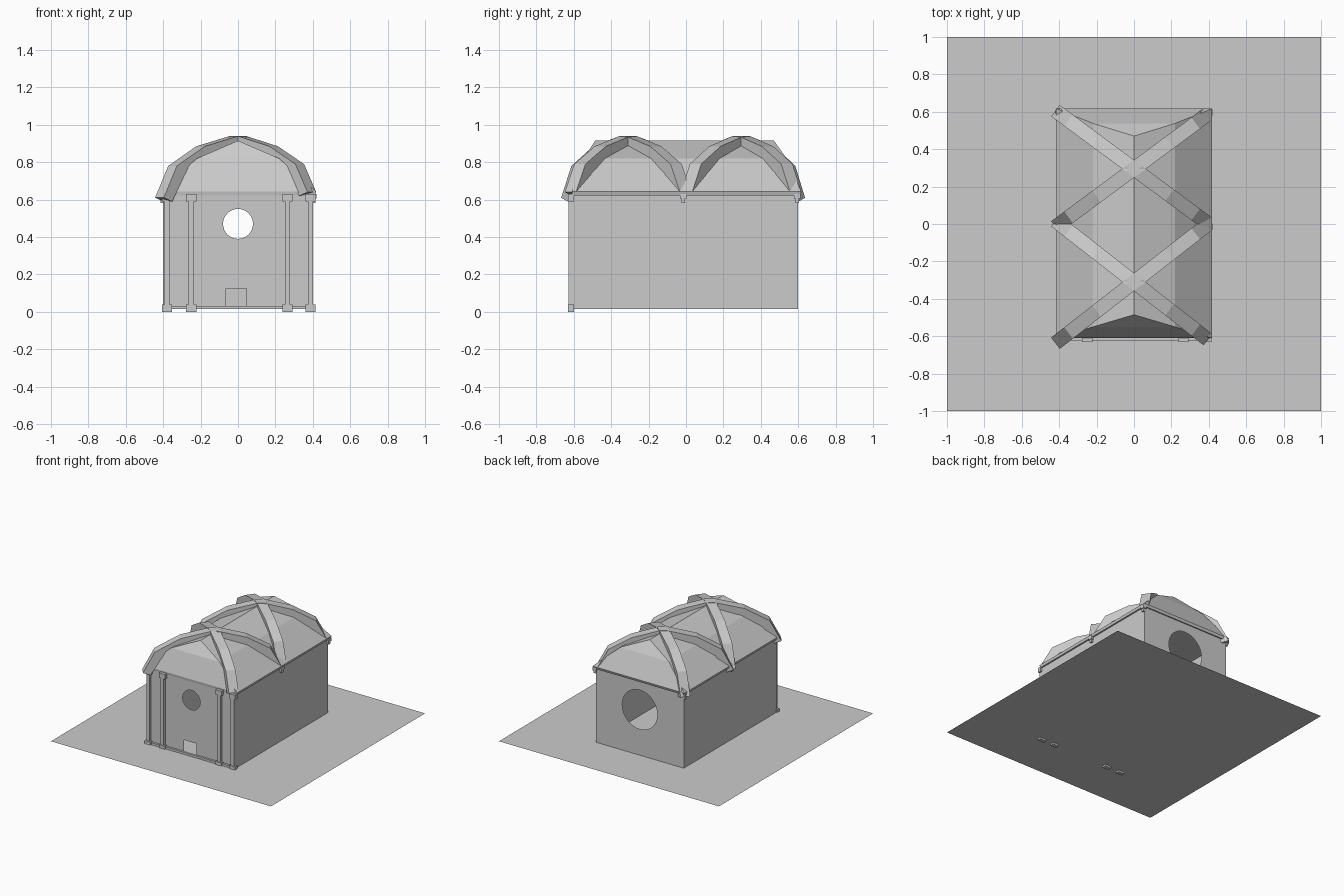
import bpy, bmesh, math
from mathutils import Vector

if "Cube" in bpy.data.objects:
    bpy.data.objects.remove(bpy.data.objects["Cube"])


def finish(name, bm, recalc=True):
    if recalc:
        bmesh.ops.recalc_face_normals(bm, faces=bm.faces[:])
    me = bpy.data.meshes.new(name)
    bm.to_mesh(me)
    bm.free()
    ob = bpy.data.objects.new(name, me)
    bpy.context.collection.objects.link(ob)
    return ob


def add_box(bm, x0, x1, y0, y1, z0, z1):
    vs = bmesh.ops.create_cube(bm, size=1)["verts"]
    for v in vs:
        v.co = ((x0 + x1) / 2 + v.co.x * (x1 - x0),
                (y0 + y1) / 2 + v.co.y * (y1 - y0),
                (z0 + z1) / 2 + v.co.z * (z1 - z0))


def circle(z, r, n=32):
    return [(r * math.cos(2 * math.pi * i / n), z + r * math.sin(2 * math.pi * i / n))
            for i in range(n)]


def rect(x0, x1, z0, z1):
    return [(x0, z0), (x1, z0), (x1, z1), (x0, z1)]


def pierced_wall(name, y, facing, loops):
    bm = bmesh.new()
    edges = []
    for loop in loops:
        vs = [bm.verts.new((x, y, z)) for x, z in loop]
        edges += [bm.edges.new((vs[i], vs[i - 1])) for i in range(len(vs))]
    bmesh.ops.triangle_fill(bm, edges=edges, use_beauty=True, normal=(0, facing, 0))
    bm.normal_update()
    for f in bm.faces:
        if f.normal.y * facing < 0:
            f.normal_flip()
    finish(name, bm, False)


GROUND, TOP, W, FRONT, BACK = 0.015, 0.63, 0.40, -0.605, 0.60

# Ground sheet
bm = bmesh.new()
bmesh.ops.create_grid(bm, x_segments=1, y_segments=1, size=1)
for v in bm.verts:
    v.co.z = GROUND
finish("ground_sheet", bm, False)

# Thin walls: small round window and door in front, large round opening behind
outline = rect(-W, W, GROUND, TOP)
pierced_wall("front_wall", FRONT, -1,
             [outline, circle(0.47, 0.08), rect(-0.065, 0.045, 0.03, 0.125)])
pierced_wall("back_wall", BACK, 1, [outline, circle(0.39, 0.16)])
for name, s in (("left_wall", -1), ("right_wall", 1)):
    bm = bmesh.new()
    pts = [(FRONT, GROUND), (BACK, GROUND), (BACK, TOP), (FRONT, TOP)]
    bm.faces.new([bm.verts.new((s * W, y, z)) for y, z in pts[::s]])
    finish(name, bm, False)

# Front columns with square base and cap
for i, x in enumerate((-0.38, -0.25, 0.265, 0.387)):
    bm = bmesh.new()
    add_box(bm, x - 0.027, x + 0.027, -0.632, -0.60, 0.0, 0.04)
    add_box(bm, x - 0.014, x + 0.014, -0.627, -0.603, 0.04, 0.59)
    add_box(bm, x - 0.027, x + 0.027, -0.632, -0.60, 0.59, 0.63)
    finish(f"column_{i + 1}", bm)

# Low sill between the columns
bm = bmesh.new()
add_box(bm, -0.38, 0.387, -0.622, -0.603, GROUND, 0.032)
finish("front_sill", bm)

# Hipped roof in two pitches, with an eave band
bm = bmesh.new()
levels = [(0.412, -0.607, 0.61, 0.622), (0.418, -0.61, 0.617, 0.642),
          (0.22, -0.55, 0.538, 0.82)]
rings = [[bm.verts.new(p) for p in ((-x, a, z), (x, a, z), (x, b, z), (-x, b, z))]
         for x, a, b, z in levels]
bm.faces.new(rings[0])
for lo, hi in zip(rings, rings[1:]):
    for i in range(4):
        j = (i + 1) % 4
        bm.faces.new((lo[i], lo[j], hi[j], hi[i]))
r0, r1 = bm.verts.new((0, -0.485, 0.915)), bm.verts.new((0, 0.47, 0.915))
a, b, c, d = rings[-1]
for f in ((a, b, r0), (b, c, r1, r0), (c, d, r1), (d, a, r0, r1)):
    bm.faces.new(f)
finish("roof", bm)

# Crossing arched ribs over the roof
outer = [(-0.42, 0.61), (-0.35, 0.78), (-0.2, 0.885), (-0.02, 0.94), (0.02, 0.94),
         (0.19, 0.885), (0.33, 0.79), (0.395, 0.64)]
inner = [(-0.375, 0.59), (-0.31, 0.73), (-0.18, 0.83), (-0.02, 0.885), (0.02, 0.885),
         (0.17, 0.83), (0.29, 0.74), (0.35, 0.62)]
for i, (yc, slope) in enumerate(((-0.31, 0.78), (-0.31, -0.78), (0.295, 0.74), (0.295, -0.74))):
    side = Vector((-slope, 1, 0)).normalized() * 0.038
    bm = bmesh.new()
    sections = []
    for (xo, zo), (xi, zi) in zip(outer, inner):
        o, n = Vector((xo, yc + slope * xo, zo)), Vector((xi, yc + slope * xi, zi))
        sections.append([bm.verts.new(p) for p in (o - side, o + side, n + side, n - side)])
    for p, q in zip(sections, sections[1:]):
        for k in range(4):
            m = (k + 1) % 4
            bm.faces.new((p[k], p[m], q[m], q[k]))
    bm.faces.new(sections[0])
    bm.faces.new(sections[-1])
    finish(f"roof_rib_{i + 1}", bm)

# Small brackets under the eaves where the ribs land
for i, (s, y) in enumerate(((-1, -0.015), (1, -0.015), (-1, 0.595), (1, 0.595))):
    bm = bmesh.new()
    add_box(bm, s * 0.405 - 0.015, s * 0.405 + 0.015, y - 0.018, y + 0.018, 0.605, 0.63)
    add_box(bm, s * 0.405 - 0.01, s * 0.405 + 0.01, y - 0.01, y + 0.01, 0.582, 0.605)
    finish(f"eave_bracket_{i + 1}", bm)
